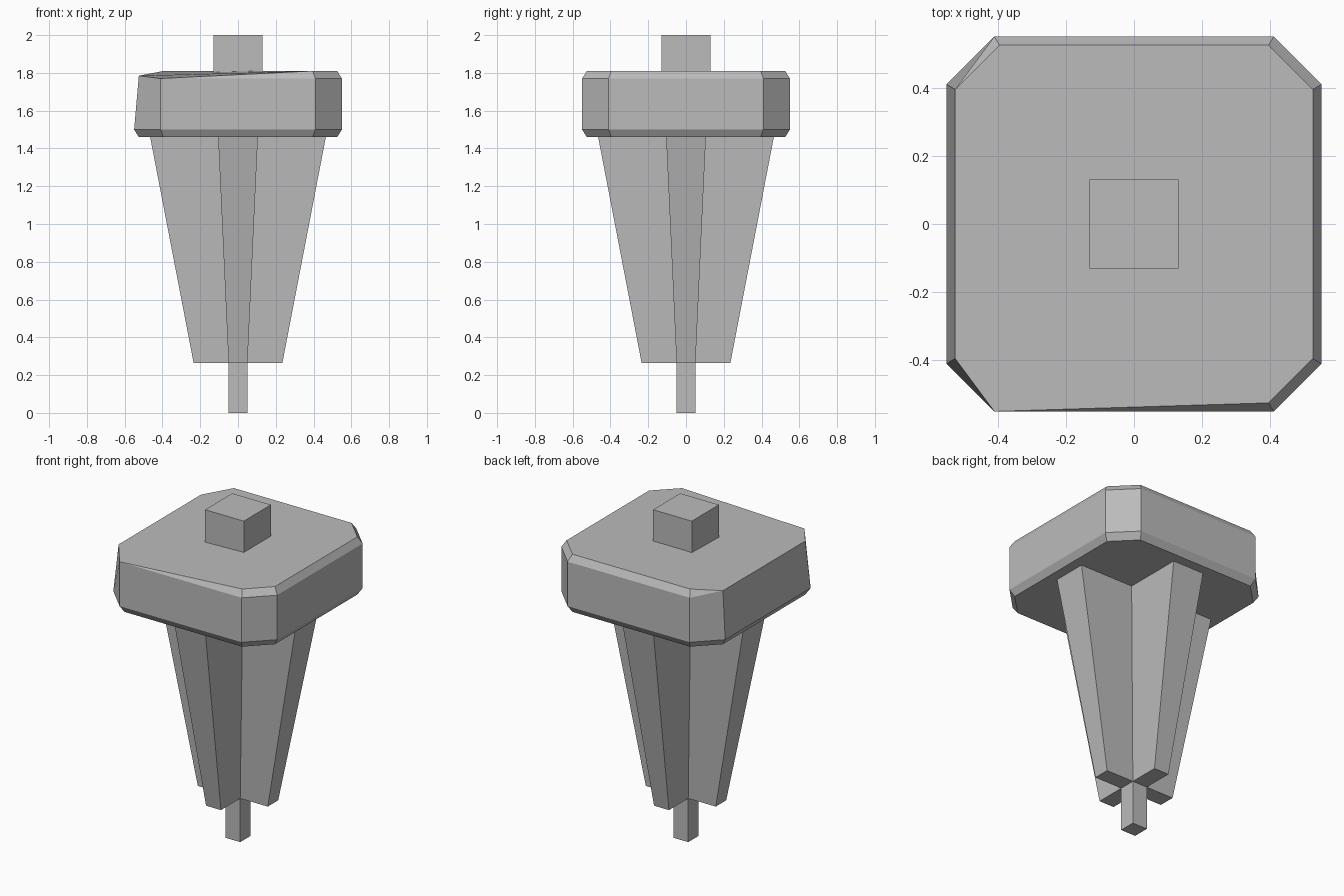
import bpy, bmesh, math

cube = bpy.data.objects.get("Cube")
if cube:
    bpy.data.objects.remove(cube, do_unlink=True)

GRAY = (0.5, 0.5, 0.5, 1)
mat = bpy.data.materials.new("plain gray")
mat.use_nodes = True
mat.diffuse_color = GRAY
mat.node_tree.nodes["Principled BSDF"].inputs["Base Color"].default_value = GRAY


def quarter_turns(points):
    """Repeat a run of outline points four times around the z axis."""
    out = []
    for _ in range(4):
        out += points
        points = [(-y, x) for x, y in points]
    return out


def square(h):
    return quarter_turns([(h, h)])


def octagon(r, c):
    return quarter_turns([(r, -c), (r, c)])


def cross(reach, w):
    return quarter_turns([(reach, -w), (reach, w), (w, w)])


def loft(name, rings, adjust=None):
    """Skin a stack of (height, outline) rings and cap both ends."""
    bm = bmesh.new()
    loops = [[bm.verts.new((x, y, z)) for x, y in outline] for z, outline in rings]
    n = len(loops[0])
    for low, high in zip(loops, loops[1:]):
        for i in range(n):
            j = (i + 1) % n
            bm.faces.new((low[i], low[j], high[j], high[i]))
    bm.faces.new(loops[0][::-1])
    bm.faces.new(loops[-1])
    if adjust:
        adjust(loops)
        bmesh.ops.remove_doubles(bm, verts=bm.verts, dist=0.001)
    bmesh.ops.recalc_face_normals(bm, faces=bm.faces)
    mesh = bpy.data.meshes.new(name)
    bm.to_mesh(mesh)
    bm.free()
    mesh.materials.append(mat)
    obj = bpy.data.objects.new(name, mesh)
    bpy.context.collection.objects.link(obj)
    return obj


def chip_head(loops):
    """Collapse the upper bevel along the right side and the front right corner."""
    for shoulder, top in zip(loops[2], loops[3]):
        if top.co.x < -0.5:
            top.co.z = 1.785
            shoulder.co = top.co
        elif top.co.x < 0 and top.co.y < 0:
            top.co = shoulder.co


# Slim peg at the foot
loft("bottom_peg", [(0, square(0.05)), (0.265, square(0.05))])

# Tapered shaft with four ribs
loft("tapered_cross_shaft", [(0.265, cross(0.235, 0.05)), (1.46, cross(0.465, 0.105))])

# Broad bevelled head with worn edges
head = loft("bevelled_head", [
    (1.46, octagon(0.525, 0.395)),
    (1.5, octagon(0.55, 0.41)),
    (1.77, octagon(0.55, 0.41)),
    (1.81, octagon(0.525, 0.395)),
], chip_head)
bpy.ops.object.select_all(action="DESELECT")
head.select_set(True)
bpy.context.view_layer.objects.active = head
bpy.ops.object.shade_smooth_by_angle(angle=math.radians(30))

# Square stud on top
loft("top_stud", [(1.80, square(0.13)), (2.0, square(0.13))])
